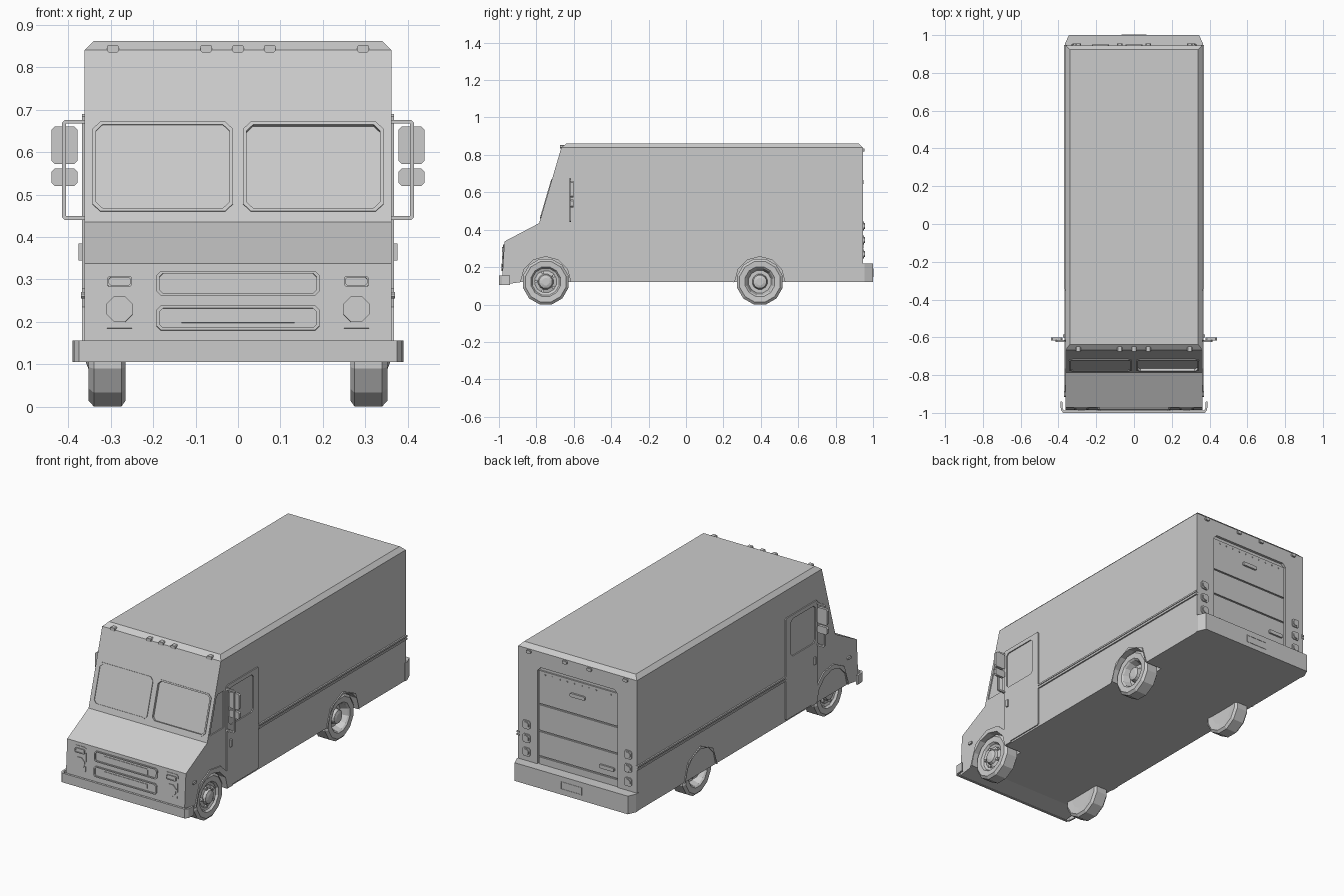
import bpy, bmesh, math
from mathutils import Matrix, Vector

if "Cube" in bpy.data.objects:
    bpy.data.objects.remove(bpy.data.objects["Cube"])


def frame(origin, u, v):
    """Matrix whose local x, y run along u, v and whose local z is the normal."""
    u, v = Vector(u).normalized(), Vector(v).normalized()
    m = Matrix((u, v, u.cross(v))).transposed().to_4x4()
    m.translation = origin
    return m


SIDE = frame((0, 0, 0), (0, 1, 0), (0, 0, 1))             # (y, z), out along +x
PLAN = Matrix.Identity(4)                                 # (x, y), up
NOSE = frame((0, -0.9913, 0), (1, 0, 0), (0, 0.0603, 1))  # (x, z), out to the front
UPRIGHT = frame((0, 0, 0), (1, 0, 0), (0, 0, 1))          # (x, z), out along -y
SHIELD = frame((0, -0.785, 0.435), (1, 0, 0), (0, 0.125, 0.427))
REAR = frame((0, 0.945, 0), (-1, 0, 0), (0, 0, 1))        # (-x, z), out to the back


def finish(name, bm, mirror=False):
    if mirror:
        dup = bmesh.ops.duplicate(bm, geom=bm.verts[:] + bm.edges[:] + bm.faces[:])
        for v in dup["geom"]:
            if isinstance(v, bmesh.types.BMVert):
                v.co.x *= -1
    bmesh.ops.recalc_face_normals(bm, faces=bm.faces[:])
    me = bpy.data.meshes.new(name)
    bm.to_mesh(me)
    bm.free()
    ob = bpy.data.objects.new(name, me)
    bpy.context.collection.objects.link(ob)
    return ob


def prism(name, pts, m, d0, d1, mirror=False, hole=None):
    """Extrude an outline from d0 to d1, optionally with a matching hole."""
    bm = bmesh.new()

    def loop(p, d):
        return [bm.verts.new(m @ Vector((a, b, d))) for a, b in p]

    def bridge(a, b):
        n = len(a)
        for i in range(n):
            j = (i + 1) % n
            bm.faces.new((a[i], a[j], b[j], b[i]))

    lo, hi = loop(pts, d0), loop(pts, d1)
    bridge(lo, hi)
    if hole:
        hlo, hhi = loop(hole, d0), loop(hole, d1)
        bridge(hlo, hhi)
        bridge(lo, hlo)
        bridge(hi, hhi)
    else:
        bm.faces.new(lo)
        bm.faces.new(hi)
    return finish(name, bm, mirror)


def rect(a0, a1, b0, b1, c=0.0):
    """Rectangle with chamfered corners."""
    if not c:
        return [(a0, b0), (a1, b0), (a1, b1), (a0, b1)]
    return [(a0 + c, b0), (a1 - c, b0), (a1, b0 + c), (a1, b1 - c),
            (a1 - c, b1), (a0 + c, b1), (a0, b1 - c), (a0, b0 + c)]


def ngon(a, b, r, n=8):
    return [(a + r * math.cos((i + .5) * math.tau / n),
             b + r * math.sin((i + .5) * math.tau / n)) for i in range(n)]


def lathe(name, profile, y, z, n=12):
    """Wheel: spin (radius, x) points about the axle, mirrored to both sides."""
    bm = bmesh.new()
    rings = [[bm.verts.new((x, y + p, z + q)) for p, q in ngon(0, 0, r, n)]
             for r, x in profile]
    for a, b in zip(rings, rings[1:]):
        for i in range(n):
            bm.faces.new((a[i], a[(i + 1) % n], b[(i + 1) % n], b[i]))
    bm.faces.new(rings[0])
    bm.faces.new(rings[-1])
    return finish(name, bm, True)


def cut(ob, cutter):
    mod = ob.modifiers.new("cut", 'BOOLEAN')
    mod.operation, mod.solver, mod.object = 'DIFFERENCE', 'EXACT', cutter
    bpy.context.view_layer.objects.active = ob
    bpy.ops.object.modifier_apply(modifier=mod.name)
    bpy.data.objects.remove(cutter)


# Van body with chamfered roof edges
body = prism("body", [(-0.985, 0.105), (-0.971, 0.337), (-0.785, 0.435), (-0.66, 0.862),
                      (0.945, 0.862), (0.945, 0.12), (-0.88, 0.12)], SIDE, -0.362, 0.362)
bm = bmesh.new()
bm.from_mesh(body.data)
roof = [e for e in bm.edges if all(v.co.z > 0.85 for v in e.verts)]
bmesh.ops.bevel(bm, geom=roof, offset=0.022, segments=1, affect='EDGES')
bm.to_mesh(body.data)
bm.free()

# Wheel wells and flares
FRONT_Y, BACK_Y, AXLE_Z = -0.75, 0.395, 0.122
flares = {FRONT_Y: [(-0.897, 0.118), (-0.855, 0.235), (-0.765, 0.28), (-0.675, 0.267),
                    (-0.605, 0.205), (-0.567, 0.122)],
          BACK_Y: [(0.25, 0.118), (0.288, 0.22), (0.395, 0.27), (0.502, 0.22), (0.535, 0.118)]}
for y, outer in flares.items():
    arch = [(y + 0.134 * math.cos(math.radians(t)), AXLE_Z + 0.134 * math.sin(math.radians(t)))
            for t in range(0, 181, 30)]
    cut(body, prism("well_cutter", arch + [(y - 0.134, 0.05), (y + 0.134, 0.05)],
                    SIDE, 0.258, 0.4, True))
    prism("wheel_flare", outer + arch, SIDE, 0.355, 0.368, True)

# Window recesses and gaskets
pane, inner = rect(0.012, 0.343, 0.026, 0.246, 0.018), rect(0.02, 0.335, 0.034, 0.238, 0.015)
cut(body, prism("windshield_cutter", inner, SHIELD, -0.01, 0.05, True))
prism("windshield_gasket", pane, SHIELD, -0.004, 0.004, True, inner)
cut(body, prism("quarter_window_cutter",
                [(-0.762, 0.465), (-0.705, 0.655), (-0.69, 0.668), (-0.64, 0.668), (-0.64, 0.465)],
                SIDE, 0.356, 0.4, True))

# Side doors with window opening, handle and belt rails
prism("side_door", rect(-0.62, -0.345, 0.13, 0.69, 0.006), SIDE, 0.355, 0.368, True,
      rect(-0.602, -0.39, 0.462, 0.668, 0.015))
prism("door_handle", rect(-0.6, -0.585, 0.345, 0.385), SIDE, 0.36, 0.376, True)
for z in (0.347, 0.362):
    prism("belt_rail", rect(-0.345, 0.947, z, z + 0.009), SIDE, 0.355, 0.37, True)
prism("belt_strip", rect(-0.345, 0.946, 0.35, 0.366), SIDE, 0.355, 0.366, True)
prism("side_marker", rect(-0.915, -0.885, 0.255, 0.27, 0.004), SIDE, 0.355, 0.37, True)

# Grille openings
for z0, z1 in ((0.262, 0.32), (0.18, 0.238)):
    zc = (z0 + z1) / 2
    prism("grille_frame", rect(-0.192, 0.192, z0, z1, 0.01), NOSE, -0.003, 0.007, False,
          rect(-0.185, 0.185, z0 + 0.006, z1 - 0.006, 0.008))
    prism("grille_bar", rect(-0.133, 0.133, zc - 0.011 - 0.008 * (z0 > 0.2), zc + 0.012),
          NOSE, -0.003, 0.003)

# Headlights and indicators
prism("headlight_panel", rect(0.242, 0.317, 0.185, 0.32, 0.008), NOSE, -0.003, 0.003, True)
prism("headlight", ngon(0.279, 0.23, 0.033), NOSE, 0, 0.007, True)
prism("indicator_frame", rect(0.25, 0.308, 0.283, 0.308, 0.004), NOSE, 0, 0.01, True,
      rect(0.254, 0.304, 0.287, 0.304, 0.003))
prism("indicator", rect(0.253, 0.305, 0.286, 0.305), NOSE, 0, 0.006, True)

# Roof clearance lights
for x in (-0.295, -0.075, 0, 0.075, 0.295):
    prism("front_roof_light", rect(x - 0.014, x + 0.014, 0.835, 0.853, 0.004), UPRIGHT, 0.64, 0.674)
    if x:
        prism("rear_roof_light", rect(x - 0.014, x + 0.014, 0.818, 0.835, 0.004), REAR, -0.01, 0.01)

# Wrap-around front bumper
arc = [(0.375, -1.0), (0.387, -0.985), (0.39, -0.94), (0.38, -0.94), (0.377, -0.98), (0.37, -0.988)]
prism("front_bumper", arc + [(-x, y) for x, y in reversed(arc)], PLAN, 0.105, 0.156)

# Rear bumper with plate
prism("rear_bumper", [(-0.365, 0.935), (0.365, 0.935), (0.365, 0.955), (0.345, 1.0),
                      (-0.345, 1.0), (-0.365, 0.955)], PLAN, 0.12, 0.22)
prism("plate_frame", rect(-0.065, 0.065, 0.148, 0.192), REAR, 0.05, 0.057, False,
      rect(-0.06, 0.06, 0.153, 0.187))

# Roll-up rear door: recess, slats, handles, rivets
cut(body, prism("rear_door_cutter", rect(-0.245, 0.245, 0.18, 0.755, 0.02), REAR, -0.014, 0.05))
for z0, z1 in ((0.2, 0.258), (0.266, 0.398), (0.406, 0.546), (0.554, 0.735)):
    prism("rear_door_slat", rect(-0.24, 0.24, z0, z1), REAR, -0.02, -0.006)
for x, z in ((0, 0.655), (0.178, 0.31)):
    prism("rear_handle", rect(x - 0.045, x + 0.045, z - 0.01, z + 0.01, 0.004), REAR, -0.01, 0.004)
for i in range(10):
    x = -0.2 + i * 0.4 / 9
    prism("door_rivet", rect(x - 0.003, x + 0.003, 0.715, 0.721), REAR, -0.01, -0.003)

# Tail lights
for z in (0.27, 0.345, 0.42):
    prism("tail_light_base", rect(0.287, 0.333, z - 0.023, z + 0.023, 0.008), REAR, -0.005, 0.006, True)
    prism("tail_light", ngon(0.31, z, 0.018), REAR, 0, 0.011, True)

# Wing mirrors on bracket arms
prism("mirror_arm", [(0.355, 0.676), (0.408, 0.676), (0.415, 0.669), (0.415, 0.447), (0.408, 0.44),
                     (0.355, 0.44), (0.355, 0.449), (0.406, 0.449), (0.406, 0.667), (0.355, 0.667)],
      UPRIGHT, 0.614, 0.624, True)
prism("mirror_large", rect(0.378, 0.44, 0.572, 0.66, 0.008), UPRIGHT, 0.602, 0.618, True)
prism("mirror_small", rect(0.378, 0.44, 0.52, 0.561, 0.008), UPRIGHT, 0.602, 0.618, True)

# Twelve-sided wheels: protruding hub at the front, deep dish at the back
tyre = [(0.075, 0.268), (0.112, 0.265), (0.126, 0.275), (0.126, 0.34), (0.112, 0.352), (0.082, 0.35)]
lathe("front_wheel", tyre + [(0.074, 0.338), (0.06, 0.333), (0.042, 0.338), (0.036, 0.352),
                             (0.02, 0.358)], FRONT_Y, AXLE_Z)
lathe("rear_wheel", tyre + [(0.074, 0.342), (0.062, 0.305), (0.042, 0.305), (0.036, 0.335),
                            (0.02, 0.34)], BACK_Y, AXLE_Z)
for a, b in ngon(FRONT_Y, AXLE_Z, 0.052, 5):
    prism("wheel_nut", ngon(a, b, 0.009, 6), SIDE, 0.33, 0.347, True)
